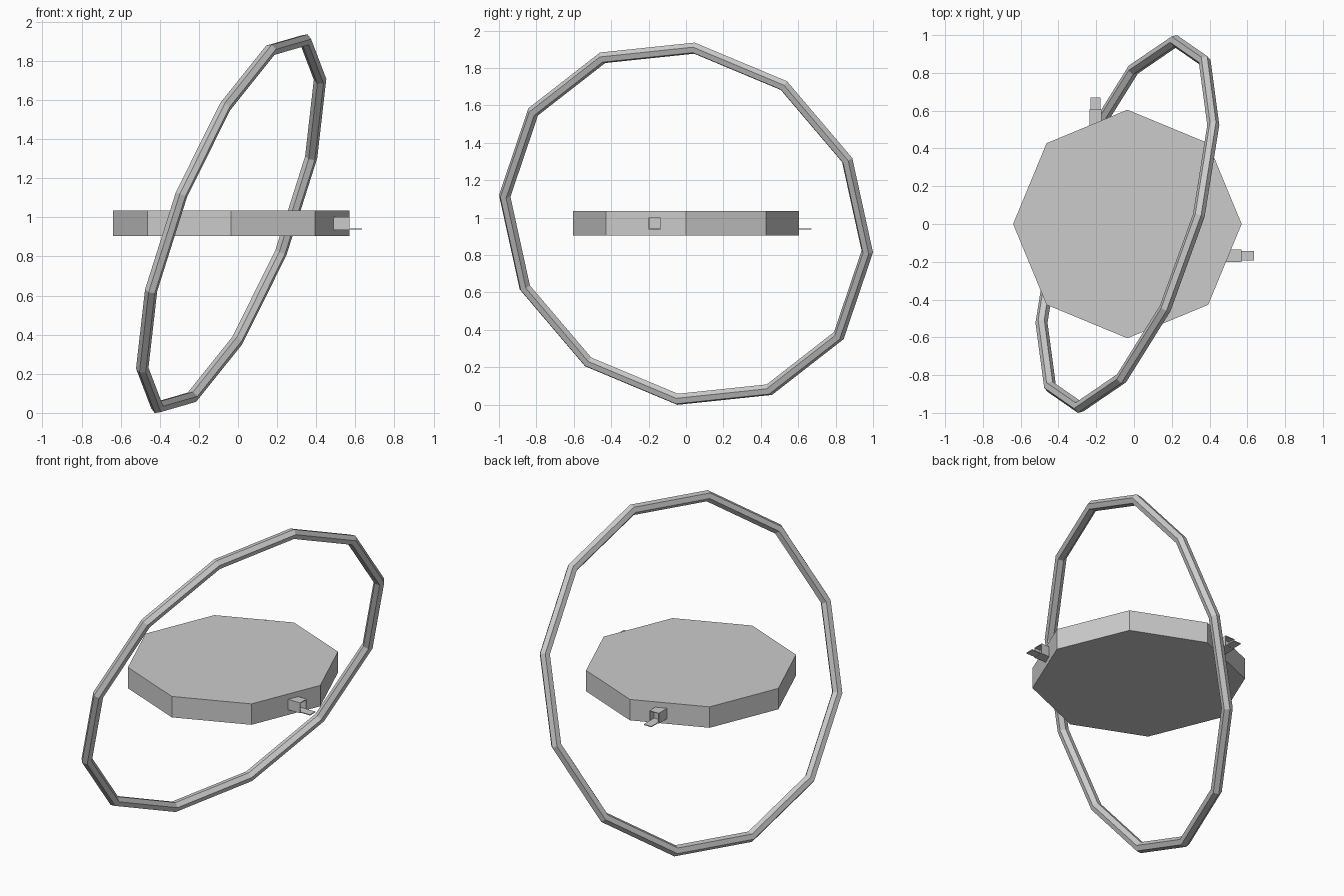
import bpy, bmesh, math
from mathutils import Vector, Matrix

if "Cube" in bpy.data.objects:
    bpy.data.objects.remove(bpy.data.objects["Cube"])

C = Vector((-0.035, 0.0, 0.9675))   # shared centre of disc and ring


def finish(bm, name):
    bmesh.ops.recalc_face_normals(bm, faces=bm.faces)
    me = bpy.data.meshes.new(name)
    bm.to_mesh(me)
    bm.free()
    ob = bpy.data.objects.new(name, me)
    bpy.context.collection.objects.link(ob)
    return ob


def box(bm, lo, hi):
    lo, hi = Vector(lo), Vector(hi)
    m = Matrix.Translation((lo + hi) / 2) @ Matrix.Diagonal((*(hi - lo), 1))
    return bmesh.ops.create_cube(bm, size=1, matrix=m)["verts"]


# Tilted ring: 12 segments, hexagonal section
R, r, SEG, SIDES = 1.013, 0.032, 12, 6
u = Vector((0.38, 0.045, 0.943)).normalized()
v = Vector((0.252, 0.97, -0.155))
v = (v - u * v.dot(u)).normalized()
n = u.cross(v)
bm = bmesh.new()
rings = []
for i in range(SEG):
    a = math.tau * i / SEG
    out = u * math.cos(a) + v * math.sin(a)
    loop = []
    for j in range(SIDES):
        b = math.tau * j / SIDES
        loop.append(bm.verts.new(C + out * (R + r * math.cos(b)) + n * r * math.sin(b)))
    rings.append(loop)
for i in range(SEG):
    p, q = rings[i], rings[(i + 1) % SEG]
    for j in range(SIDES):
        k = (j + 1) % SIDES
        bm.faces.new((p[j], p[k], q[k], q[j]))
finish(bm, "tilted_ring")

# Octagonal disc
bm = bmesh.new()
bottom = [bm.verts.new((C.x + 0.605 * math.cos(math.tau * i / 8),
                        C.y + 0.605 * math.sin(math.tau * i / 8), 0.904)) for i in range(8)]
face = bm.faces.new(bottom)
ext = bmesh.ops.extrude_face_region(bm, geom=[face], use_keep_orig=True)["geom"]
bmesh.ops.translate(bm, vec=(0, 0, 0.131),
                    verts=[g for g in ext if isinstance(g, bmesh.types.BMVert)])
finish(bm, "octagonal_disc")


# Docking bay: recessed box with a thin landing flap
def dock(name, swap):
    bm = bmesh.new()
    box(bm, (0.44, -0.2, -0.031), (0.605, -0.136, 0.034))
    bm.faces.ensure_lookup_table()
    front = max(bm.faces, key=lambda f: f.calc_center_median().x)
    bmesh.ops.inset_individual(bm, faces=[front], thickness=0.006)
    inner = bmesh.ops.extrude_discrete_faces(bm, faces=[front])["faces"][0]
    bmesh.ops.translate(bm, vec=(-0.04, 0, 0), verts=inner.verts)
    bmesh.ops.recalc_face_normals(bm, faces=bm.faces)
    box(bm, (0.60, -0.194, -0.030), (0.67, -0.142, -0.025))
    for w in bm.verts:
        x, y, z = w.co
        w.co = C + (Vector((y, x, z)) if swap else Vector((x, y, z)))
    finish(bm, name)


dock("right_dock", False)
dock("back_dock", True)
